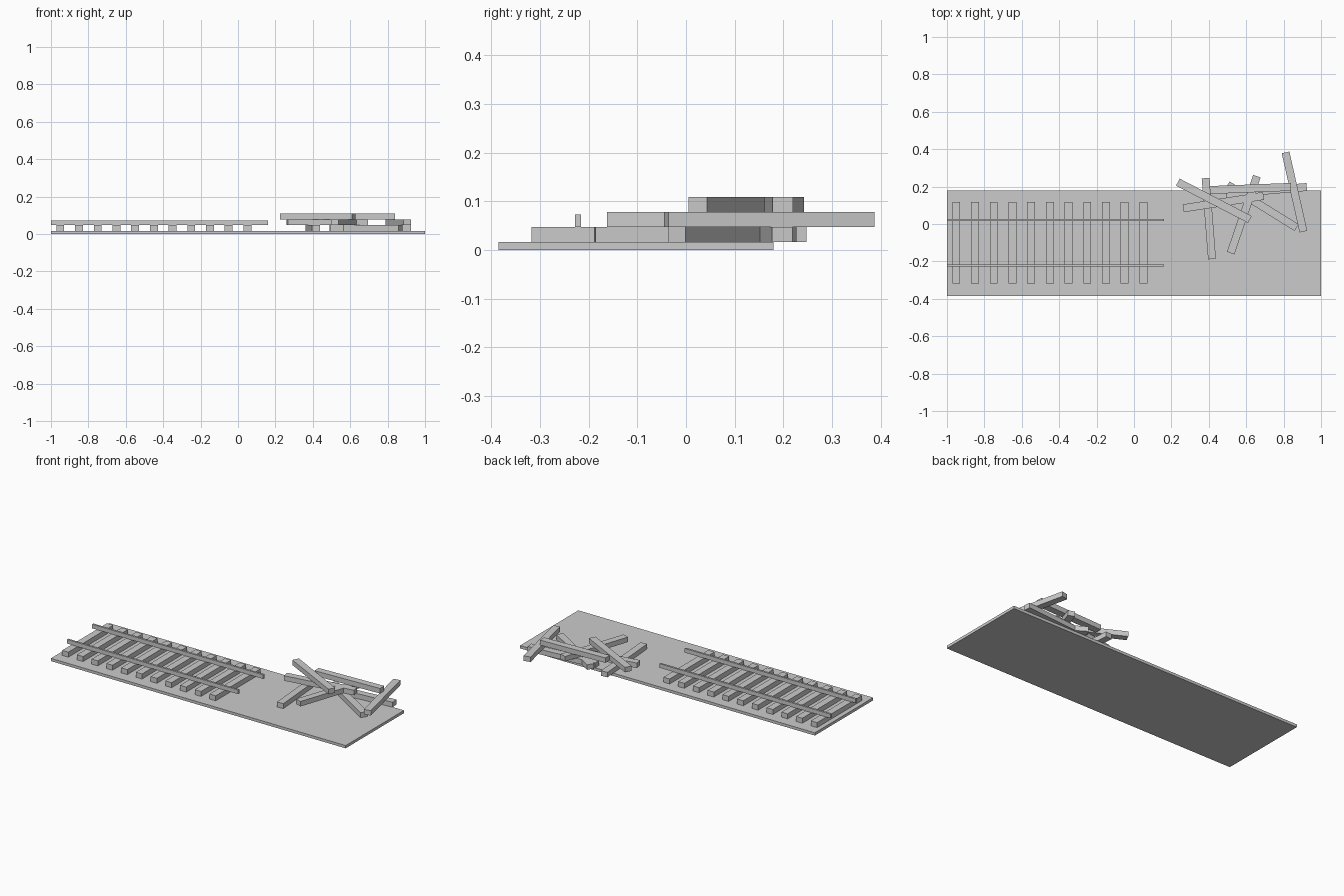
import bpy
import math

if "Cube" in bpy.data.objects:
    bpy.data.objects.remove(bpy.data.objects["Cube"])

# One plain colour for the whole model
grey = bpy.data.materials.new("light grey")
grey.diffuse_color = (0.6, 0.6, 0.6, 1.0)
grey.use_nodes = True
grey.node_tree.nodes["Principled BSDF"].inputs["Base Color"].default_value = grey.diffuse_color


def box(name, centre, size, angle=0.0):
    """Flat-shaded box, turned about z by angle degrees."""
    bpy.ops.mesh.primitive_cube_add(size=1, location=centre)
    ob = bpy.context.object
    ob.name = name
    ob.scale = size
    ob.rotation_euler[2] = math.radians(angle)
    ob.data.materials.append(grey)
    return ob


BASE_H = 0.017
LENGTH, WIDTH, HEIGHT = 0.434, 0.042, 0.0307   # one wooden sleeper

# Ground slab
box("ground_slab", (0, -0.1025, BASE_H / 2), (2.0, 0.565, BASE_H))

# Laid sleepers
for i in range(11):
    box(f"laid_sleeper_{i + 1}", (-0.95 + 0.1 * i, -0.1, BASE_H + HEIGHT / 2),
        (WIDTH, LENGTH, HEIGHT))

# Two rails on top of the sleepers
for side, y in (("front", -0.222), ("back", 0.022)):
    box(f"{side}_rail", (-0.42, y, BASE_H + HEIGHT + 0.0125), (1.16, 0.012, 0.025))

# Loose pile of sleepers: x, y, layer, angle
pile = [
    (0.400, 0.029, 0, -85.5),
    (0.685, 0.095, 0, -31.8),
    (0.707, 0.179, 0, 5.0),
    (0.587, 0.050, 1, 71.2),
    (0.478, 0.117, 1, 8.8),
    (0.858, 0.171, 1, -77.3),
    (0.427, 0.124, 2, -27.4),
    (0.622, 0.190, 2, 2.2),
]
for i, (x, y, layer, angle) in enumerate(pile):
    box(f"loose_sleeper_{i + 1}", (x, y, BASE_H + (layer + 0.5) * HEIGHT),
        (LENGTH, WIDTH, HEIGHT), angle)
